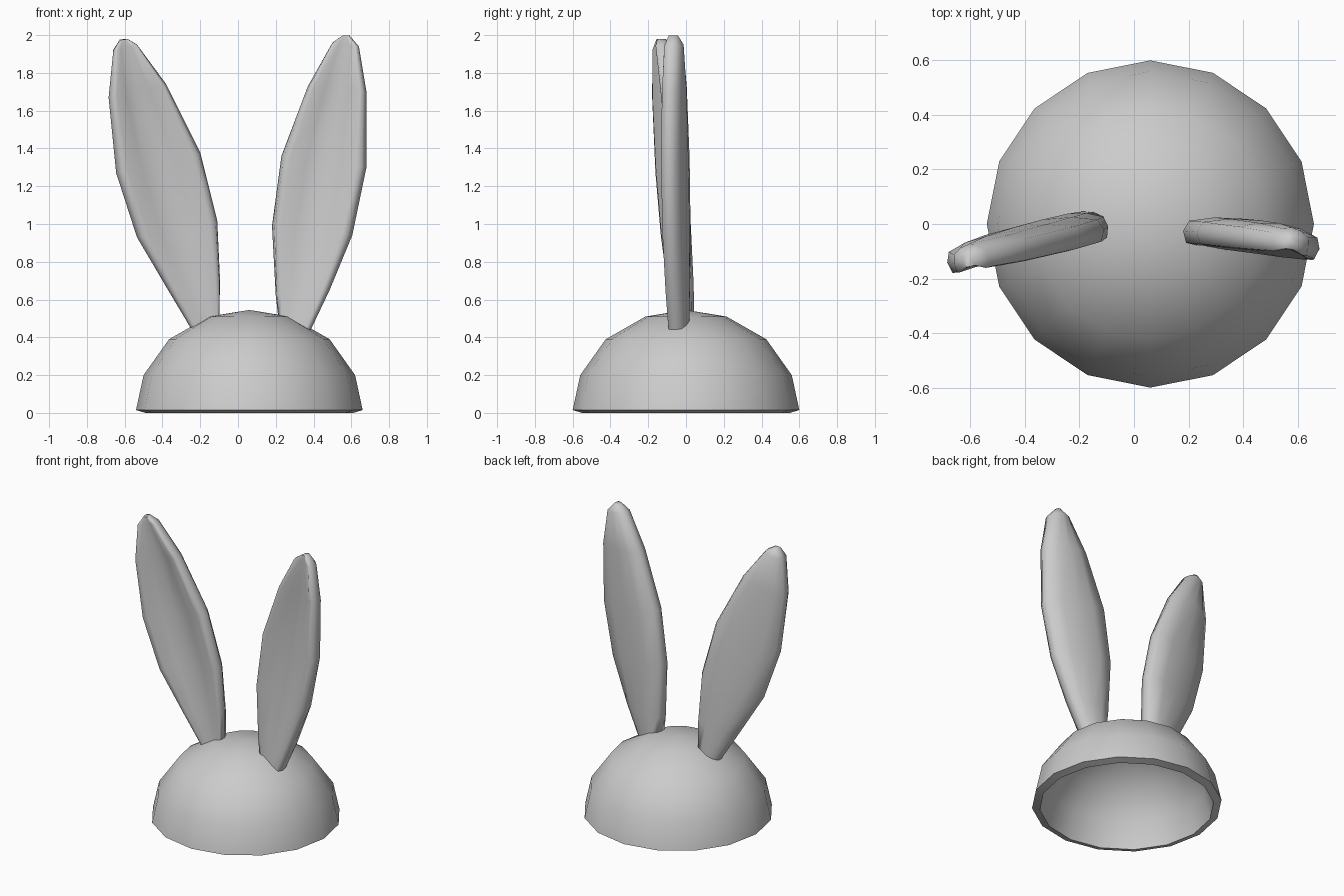
import bpy, bmesh
from math import sin, cos, pi, radians
from mathutils import Vector

if "Cube" in bpy.data.objects:
    bpy.data.objects.remove(bpy.data.objects["Cube"])


def loft(name, rings, angle, close=False):
    """Skin a list of equal-sized point rings; cap both ends unless closed."""
    bm = bmesh.new()
    loops = [[bm.verts.new(p) for p in ring] for ring in rings]
    n = len(loops[0])
    pairs = list(zip(loops, loops[1:]))
    if close:
        pairs.append((loops[-1], loops[0]))
    else:
        bm.faces.new(loops[0])
        bm.faces.new(loops[-1])
    for a, b in pairs:
        for i in range(n):
            j = (i + 1) % n
            bm.faces.new((a[i], a[j], b[j], b[i]))
    bmesh.ops.remove_doubles(bm, verts=bm.verts, dist=0.0005)
    bmesh.ops.recalc_face_normals(bm, faces=bm.faces)
    mesh = bpy.data.meshes.new(name)
    bm.to_mesh(mesh)
    bm.free()
    ob = bpy.data.objects.new(name, mesh)
    bpy.context.collection.objects.link(ob)
    bpy.ops.object.select_all(action='DESELECT')
    ob.select_set(True)
    bpy.context.view_layer.objects.active = ob
    bpy.ops.object.shade_smooth_by_angle(angle=radians(angle))
    return ob


# hollow cap: outer then inner profile (radius, height), 16 sides
outer = [(0, .545), (.215, .51), (.425, .39), (.56, .2), (.6, .015)]
inner = [(.55, 0), (.51, .18), (.39, .355), (.2, .47), (0, .505)]
rings = [[(.06 + r * cos(i * pi / 8), r * sin(i * pi / 8), z) for i in range(16)]
         for r, z in outer + inner]
loft("cap_dome", rings, 35)

# ear cross-section: (across, depth, dish) - dish hollows the front side
SECTION = [(-1, 0, 0), (-.92, -.042, 0), (-.76, -.045, 0), (-.4, -.05, .045), (0, -.05, .06),
           (.4, -.05, .045), (.76, -.045, 0), (.92, -.042, 0), (1, 0, 0),
           (.92, .04, 0), (.5, .065, 0), (0, .075, 0), (-.5, .065, 0), (-.92, .04, 0)]
# depth scale and dish strength for each ring from base to tip
DEPTH = [.85, .95, 1, 1, .95, .8, .4]
DISH = [0, .4, .9, 1, 1, .4, 0]


def ear(name, left, right, y0, sx, sz):
    """Ear lying in the plane y = y0 + sx*x + sz*z between two outlines."""
    normal = Vector((-sx, 1, -sz)).normalized()
    rings = []
    for l, r, d, k in zip(left, right, DEPTH, DISH):
        a, b = (Vector((x, y0 + sx * x + sz * z, z)) for x, z in (l, r))
        mid, half = (a + b) / 2, (b - a) / 2
        rings.append([mid + half * u + normal * (v + dish * k) * d
                      for u, v, dish in SECTION])
    return loft(name, rings, 75)


ear("ear_left",
    [(-.245, .44), (-.37, .65), (-.535, .93), (-.645, 1.27), (-.685, 1.67), (-.66, 1.92), (-.625, 1.975)],
    [(-.1, .49), (-.095, .7), (-.11, 1.02), (-.2, 1.38), (-.38, 1.74), (-.535, 1.95), (-.585, 1.98)],
    .028, .18, -.028)
ear("ear_right",
    [(.215, .49), (.2, .62), (.18, .99), (.23, 1.36), (.37, 1.73), (.5, 1.96), (.555, 1.998)],
    [(.385, .44), (.485, .65), (.605, .94), (.68, 1.3), (.68, 1.7), (.64, 1.94), (.59, 1.998)],
    -.008, -.14, .008)
